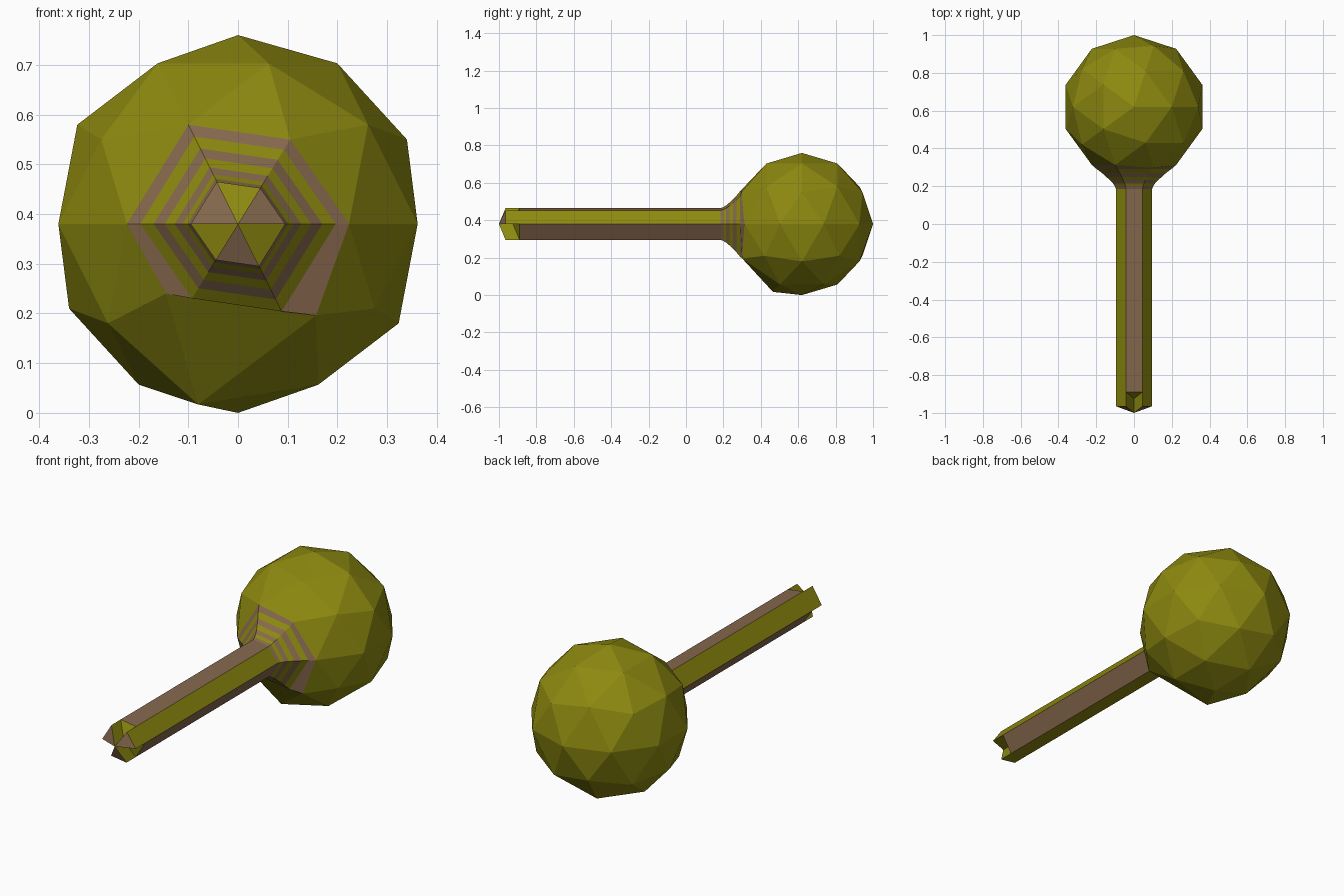
import bpy, bmesh, math
from mathutils import Vector

if "Cube" in bpy.data.objects:
    bpy.data.objects.remove(bpy.data.objects["Cube"], do_unlink=True)


def make_material(name, rgb):
    mat = bpy.data.materials.new(name)
    mat.use_nodes = True
    mat.diffuse_color = (*rgb, 1)
    mat.node_tree.nodes["Principled BSDF"].inputs["Base Color"].default_value = (*rgb, 1)
    return mat


MATERIALS = [make_material("olive", (0.265, 0.25, 0.005)),
             make_material("tan", (0.24, 0.14, 0.075))]
OLIVE, TAN = 0, 1
MID_Z = 0.38


def finish(name, bm):
    mesh = bpy.data.meshes.new(name)
    bm.to_mesh(mesh)
    bm.free()
    for mat in MATERIALS:
        mesh.materials.append(mat)
    bpy.context.collection.objects.link(bpy.data.objects.new(name, mesh))


def add_face(bm, points, colour, toward):
    """Add a face whose normal points along the given direction."""
    face = bm.faces.new([bm.verts.new(p) for p in points])
    face.normal_update()
    if face.normal.dot(toward) < 0:
        face.normal_flip()
    face.material_index = colour


# Head: faceted ball, opened at the front where the neck joins
bm = bmesh.new()
bmesh.ops.create_icosphere(bm, subdivisions=2, radius=MID_Z)
bmesh.ops.translate(bm, verts=bm.verts, vec=(0, 0.62, MID_Z))


def nearest(point):
    return min(bm.verts, key=lambda v: (v.co - Vector(point)).length)


front = nearest((0, 0.24, MID_Z))
rim = [e.other_vert(front) for e in front.link_edges]
rim.sort(key=lambda v: (math.atan2(v.co.z - MID_Z, v.co.x) + 0.5) % math.tau)
outline = [Vector((v.co.x, 0, v.co.z - MID_Z)) for v in rim]

# Pulled corners on the underside
for old, new in (((-0.105, 0.30, 0.21), (-0.145, 0.30, 0.24)),
                 ((0.10, 0.31, 0.18), (0.157, 0.30, 0.196)),
                 ((-0.062, 0.43, 0.057), (-0.08, 0.465, 0.017))):
    nearest(old).co = new
rim_points = [v.co.copy() for v in rim]
bmesh.ops.delete(bm, geom=[front], context='VERTS')
finish("head", bm)


def ring(scale, y):
    return [p * scale + Vector((0, y, MID_Z)) for p in outline]


def sides():
    """Index pairs and outward direction for the six sides."""
    for i in range(6):
        j = (i + 1) % 6
        yield i, j, outline[i] + outline[j]


# Neck: tapering hexagonal bands in alternating colours
bm = bmesh.new()
profile = [(0.88, 0.29), (0.76, 0.27), (0.66, 0.25), (0.57, 0.232),
           (0.50, 0.215), (0.455, 0.20), (0.426, 0.185)]
rings = [rim_points] + [ring(s, y) for s, y in profile]
for band, (a, b) in enumerate(zip(rings, rings[1:])):
    for i, j, out in sides():
        add_face(bm, [a[i], a[j], b[j], b[i]], TAN if band % 2 == 0 else OLIVE,
                 out + Vector((0, -0.1, 0)))
finish("neck", bm)

# Stem: olive sides reach further forward than the tan ones
LONG, SHORT = -0.965, -0.89
bm = bmesh.new()
back = ring(0.426, 0.185)
for i, j, out in sides():
    end = ring(0.426, SHORT if i % 2 else LONG)
    add_face(bm, [back[i], back[j], end[j], end[i]], TAN if i % 2 else OLIVE, out)
finish("stem", bm)

# Tip: three raised and three recessed wedges with sloping ends
bm = bmesh.new()
forward = Vector((0, -1, 0))
raised, sunk = ring(0.426, LONG), ring(0.426, SHORT)
raised_mid = Vector((0, LONG - 0.035, MID_Z))
sunk_mid = Vector((0, SHORT - 0.035, MID_Z))
for i, j, out in sides():
    if i % 2:
        add_face(bm, [sunk[i], sunk[j], sunk_mid], OLIVE, forward)
    else:
        add_face(bm, [raised[i], raised[j], raised_mid], TAN, forward)
        for k, other in ((i, j), (j, i)):
            add_face(bm, [raised[k], raised_mid, sunk_mid, sunk[k]], OLIVE,
                     outline[k] - outline[other])
finish("tip", bm)
